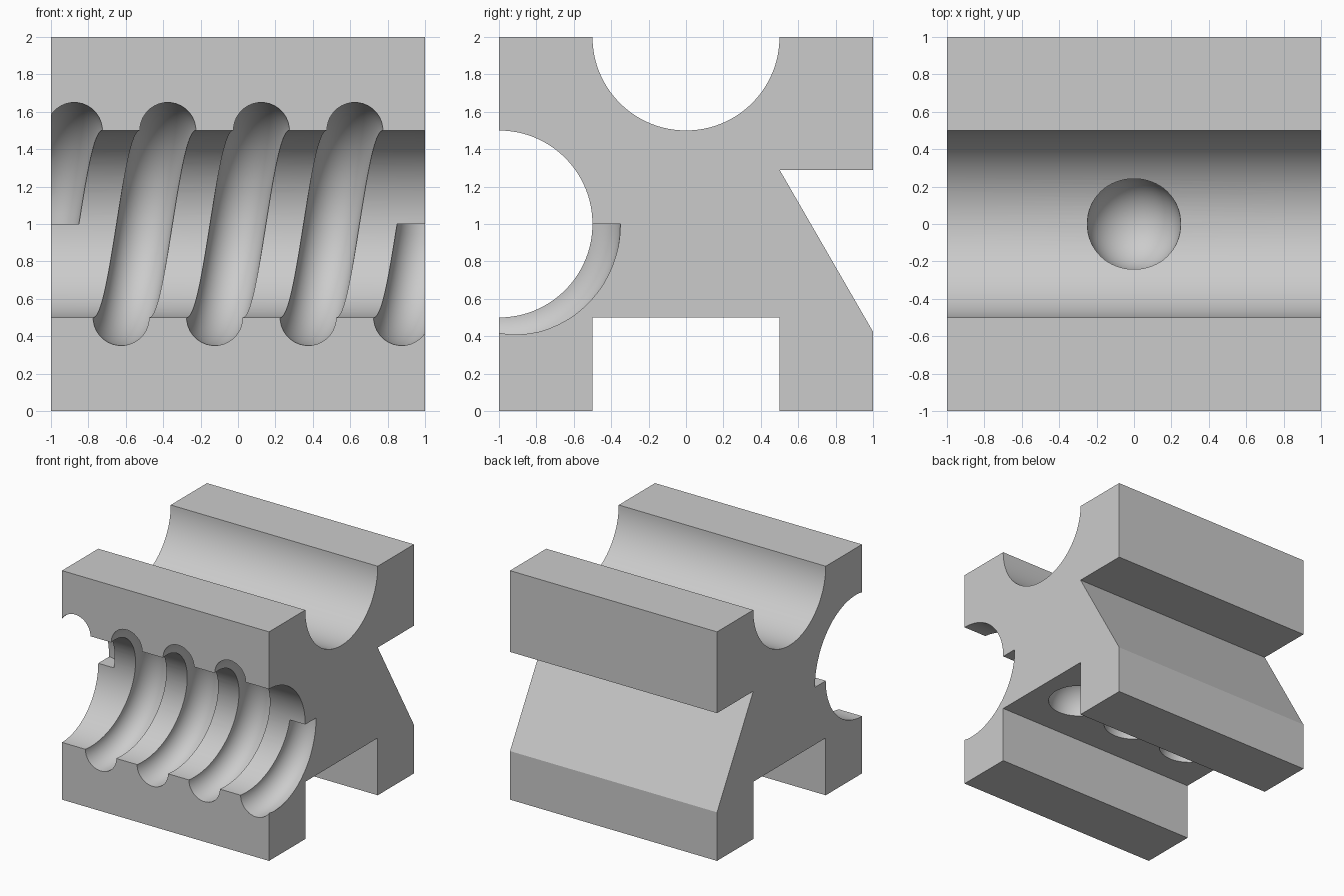
import bpy, bmesh
from math import sin, cos, pi, radians, tau
from mathutils import Matrix

if "Cube" in bpy.data.objects:
    bpy.data.objects.remove(bpy.data.objects["Cube"])

grey = bpy.data.materials.new("plain grey")
grey.use_nodes = True
grey.diffuse_color = (0.6, 0.6, 0.6, 1)
grey.node_tree.nodes["Principled BSDF"].inputs["Base Color"].default_value = (0.6, 0.6, 0.6, 1)


def add_object(name, bm):
    bmesh.ops.recalc_face_normals(bm, faces=bm.faces)
    mesh = bpy.data.meshes.new(name)
    bm.to_mesh(mesh)
    bm.free()
    mesh.materials.append(grey)
    obj = bpy.data.objects.new(name, mesh)
    bpy.context.collection.objects.link(obj)
    return obj


def arc(y, z, radius, start, end, steps=64):
    angles = [radians(start + (end - start) * i / steps) for i in range(steps + 1)]
    return [(y + radius * cos(a), z + radius * sin(a)) for a in angles]


# Block: side profile with a channel, a wedge notch and two round troughs
profile = [(-1, 0), (-0.5, 0), (-0.5, 0.5), (0.5, 0.5), (0.5, 0), (1, 0),
           (1, 0.424), (0.5, 1.29), (1, 1.29), (1, 2)]
profile += arc(0, 2, 0.5, 0, -180)
profile += [(-1, 2)]
profile += arc(-1, 1, 0.5, 90, -90)
bm = bmesh.new()
face = bm.faces.new([bm.verts.new((-1, y, z)) for y, z in profile])
sweep = bmesh.ops.extrude_face_region(bm, geom=[face])["geom"]
bmesh.ops.translate(bm, vec=(2, 0, 0),
                    verts=[v for v in sweep if isinstance(v, bmesh.types.BMVert)])
block = add_object("grooved_block", bm)

# Helical thread cutter: round section swept four turns about the front trough
turns, steps, sides = 4, 72, 32
bm = bmesh.new()
rings = []
for i in range(turns * steps + 1):
    turn = i / steps
    ring = []
    for j in range(sides):
        b = tau * (j + 0.5) / sides
        r = 0.5 + 0.15 * cos(b)
        ring.append(bm.verts.new((-1 + turn / 2 + 0.15 * sin(b),
                                  -1 + r * cos(turn * tau), 1 + r * sin(turn * tau))))
    rings.append(ring)
for a, b in zip(rings, rings[1:]):
    for j in range(sides):
        k = (j + 1) % sides
        bm.faces.new((a[j], a[k], b[k], b[j]))
bm.faces.new(rings[0])
bm.faces.new(rings[-1])
cutters = [add_object("thread_cutter", bm)]

# Round dimples: one in the top trough, three in the channel ceiling
for name, x, z in (("top_dimple", 0, 1.5), ("channel_dimple_a", -0.6, 0.5),
                   ("channel_dimple_b", 0, 0.5), ("channel_dimple_c", 0.6, 0.5)):
    bm = bmesh.new()
    bmesh.ops.create_uvsphere(bm, u_segments=64, v_segments=33, radius=0.25,
                              matrix=Matrix.Translation((x, 0, z)))
    cutters.append(add_object(name + "_cutter", bm))

# Carve the block
bpy.ops.object.select_all(action="DESELECT")
block.select_set(True)
bpy.context.view_layer.objects.active = block
for cutter in cutters:
    cut = block.modifiers.new(cutter.name, "BOOLEAN")
    cut.operation = "DIFFERENCE"
    cut.solver = "EXACT"
    cut.object = cutter
    bpy.ops.object.modifier_apply(modifier=cut.name)
for cutter in cutters:
    bpy.data.objects.remove(cutter)

bpy.ops.object.shade_smooth_by_angle(angle=radians(25))
